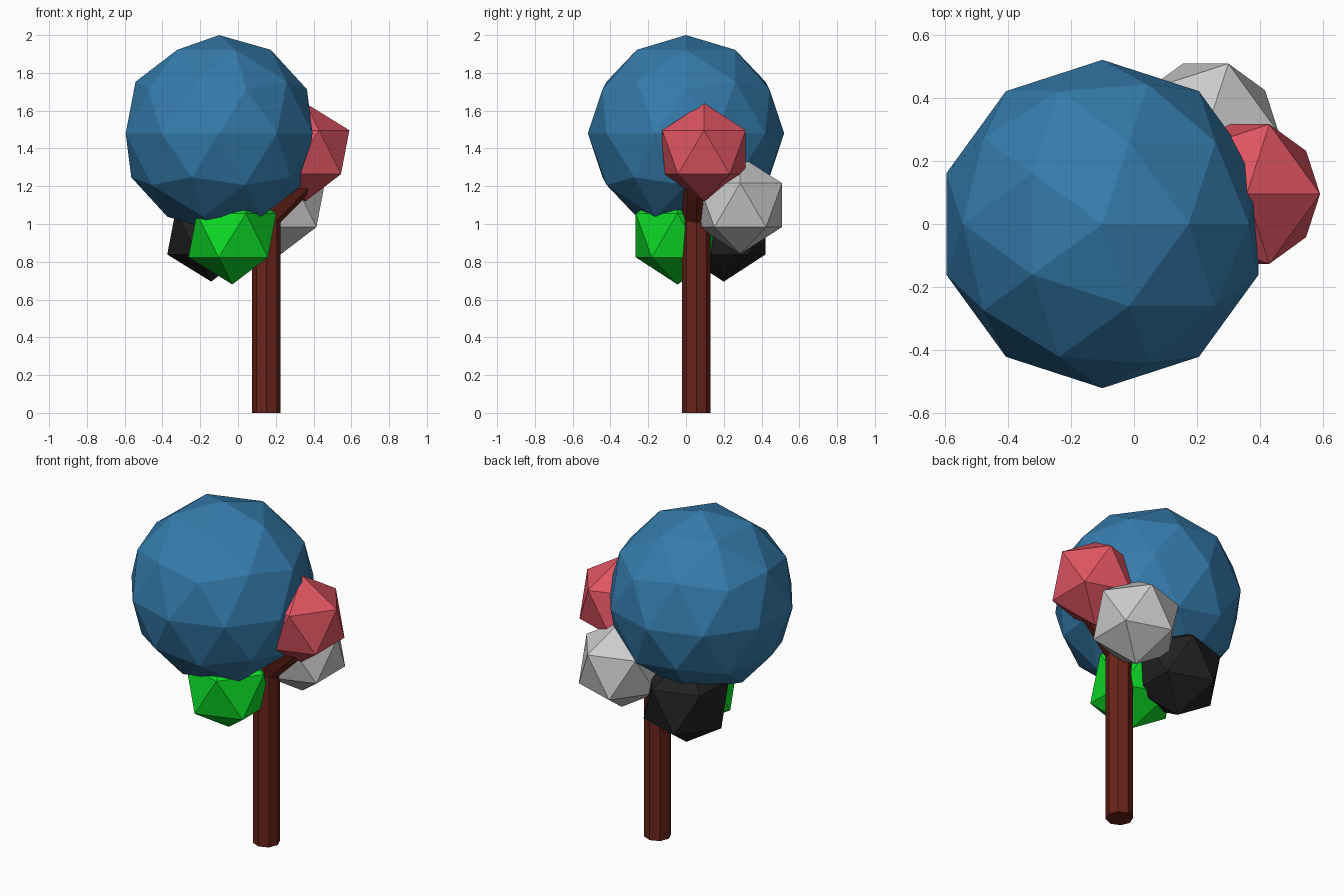
import bpy, bmesh
from math import cos, sin, tan, radians, pi
from mathutils import Vector

if "Cube" in bpy.data.objects:
    bpy.data.objects.remove(bpy.data.objects["Cube"])


def paint(obj, name, color):
    mat = bpy.data.materials.new(name)
    mat.diffuse_color = (*color, 1)
    mat.use_nodes = True
    mat.node_tree.nodes["Principled BSDF"].inputs["Base Color"].default_value = mat.diffuse_color
    obj.data.materials.append(mat)


def foliage(name, center, radius, detail, color=None):
    bpy.ops.mesh.primitive_ico_sphere_add(subdivisions=detail, radius=radius, location=center)
    obj = bpy.context.object
    obj.name = name
    if color:
        paint(obj, name + "_colour", color)


# Large crown and four smaller leaf clumps
foliage("crown", (-0.1, 0, 1.48), 0.52, 2, (0.035, 0.20, 0.41))
foliage("red_clump", (0.357, 0.095, 1.38), 0.26, 1, (0.74, 0.09, 0.12))
foliage("grey_clump", (0.227, 0.287, 1.10), 0.26, 1)
foliage("green_clump", (-0.03, -0.045, 0.94), 0.26, 1, (0.004, 0.70, 0.02))
foliage("black_clump", (-0.142, 0.2, 0.955), 0.26, 1, (0.015, 0.015, 0.015))

# Eight-sided trunk that bends into a branch under the red clump
SIDES, RADIUS, BEND = 8, 0.075, radians(45)
bm = bmesh.new()


def ring(center, tilt, stretch=1.0):
    """Octagon tilted towards +x; stretch keeps the mitred bend full width."""
    verts = []
    for i in range(SIDES):
        a = 2 * pi * i / SIDES
        u = RADIUS * cos(a) * stretch
        offset = Vector((u * cos(tilt), RADIUS * sin(a), -u * sin(tilt)))
        verts.append(bm.verts.new(Vector(center) + offset))
    return verts


rings = [
    ring((0.15, 0.055, 0), 0),
    ring((0.15, 0.055, 1.04), BEND / 2, 1 / cos(BEND / 2)),
    ring((0.36, 0.06, 1.25), BEND),
]
for low, high in zip(rings, rings[1:]):
    for i in range(SIDES):
        j = (i + 1) % SIDES
        bm.faces.new((low[i], low[j], high[j], high[i]))
bm.faces.new(rings[0][::-1])
bm.faces.new(rings[-1])
mesh = bpy.data.meshes.new("trunk")
bm.to_mesh(mesh)
bm.free()
trunk = bpy.data.objects.new("trunk", mesh)
bpy.context.collection.objects.link(trunk)
paint(trunk, "bark", (0.14, 0.017, 0.01))
